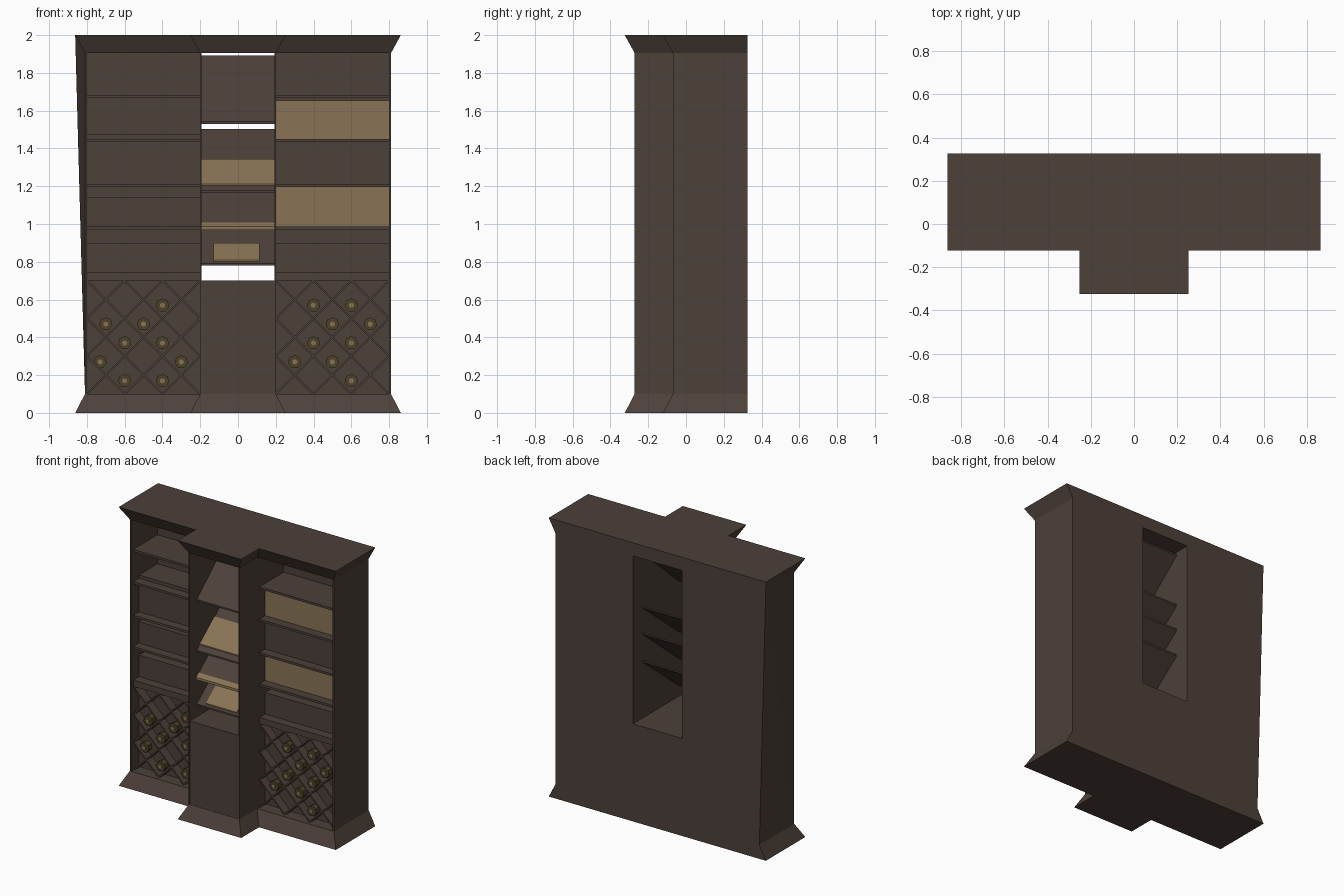
import bpy, bmesh, math
from mathutils import Vector, Matrix

cube = bpy.data.objects.get("Cube")
if cube:
    bpy.data.objects.remove(cube, do_unlink=True)


def material(name, rgb):
    m = bpy.data.materials.new(name)
    m.use_nodes = True
    m.diffuse_color = (*rgb, 1)
    bsdf = next(n for n in m.node_tree.nodes if n.type == 'BSDF_PRINCIPLED')
    bsdf.inputs["Base Color"].default_value = (*rgb, 1)
    bsdf.inputs["Roughness"].default_value = 0.9
    return m


WOOD = material("dark_wood", (0.075, 0.052, 0.042))
TAN = material("tan_board", (0.25, 0.175, 0.09))
OLIVE = material("olive_glass", (0.075, 0.055, 0.022))


def finish(name, bm, mat):
    bmesh.ops.recalc_face_normals(bm, faces=bm.faces)
    me = bpy.data.meshes.new(name)
    bm.to_mesh(me)
    bm.free()
    me.materials.append(mat)
    ob = bpy.data.objects.new(name, me)
    bpy.context.collection.objects.link(ob)
    return ob


def box(name, x, y, z, mat=WOOD):
    """Axis-aligned box from (min, max) pairs."""
    bm = bmesh.new()
    bmesh.ops.create_cube(bm, size=1)
    for v in bm.verts:
        v.co = [r[0] if c < 0 else r[1] for c, r in zip(v.co, (x, y, z))]
    return finish(name, bm, mat)


def prism(name, outline, x, mat=WOOD):
    """Extrude a (y, z) outline along x."""
    bm = bmesh.new()
    face = bm.faces.new([bm.verts.new((x[0], y, z)) for y, z in outline])
    out = bmesh.ops.extrude_face_region(bm, geom=[face])
    moved = [g for g in out["geom"] if isinstance(g, bmesh.types.BMVert)]
    bmesh.ops.translate(bm, verts=moved, vec=(x[1] - x[0], 0, 0))
    return finish(name, bm, mat)


BACK = 0.325


def plan(grow):
    """T-shaped plan outline, grown on all sides except the back."""
    w, c, f, p = 0.81 + grow, 0.2 + grow, -0.07 - grow, -0.272 - grow
    half = [(c, p), (c, f), (w, f), (w, BACK)]
    return half + [(-x, y) for x, y in reversed(half)]


def moulding(name, z_wall, z_flare):
    bm = bmesh.new()
    rings = [[bm.verts.new((x, y, z)) for x, y in plan(g)]
             for g, z in ((0, z_wall), (0.052, z_flare))]
    for ring in rings:
        bm.faces.new(ring)
    n = len(rings[0])
    for i in range(n):
        j = (i + 1) % n
        bm.faces.new((rings[0][i], rings[0][j], rings[1][j], rings[1][i]))
    return finish(name, bm, WOOD)


# Crown and plinth
moulding("crown", 1.905, 2.0)
moulding("plinth", 0.1, 0.0)

# Carcass
WALL = (0.1, 1.905)
for side, s in (("left", 1), ("right", -1)):
    span = lambda a, b: tuple(sorted((s * a, s * b)))
    box(side + "_outer_side", span(0.8, 0.81), (-0.07, BACK), WALL)
    box(side + "_column_side", span(0.194, 0.202), (-0.272, BACK), WALL)
    box(side + "_back", span(0.2, 0.805), (0.23, BACK), WALL)
box("column_cupboard", (-0.195, 0.195), (-0.27, BACK), (0.1, 0.7))

# Tapered skin on the right side
bm = bmesh.new()
for co in ((-0.862, BACK, 2), (-0.81, BACK, 0.1), (-0.81, -0.07, 0.1),
           (-0.81, -0.07, 1.905), (-0.81, BACK, 1.905)):
    bm.verts.new(co)
bmesh.ops.convex_hull(bm, input=bm.verts)
finish("right_tapered_side", bm, WOOD)

# Sloping display shelves in the open column
LOW_Y, HIGH_Y, THICK = -0.19, 0.215, 0.012


def sloped(name, x, low, high, t0, t1, base, thick, mat):
    pts = []
    for t, lift in ((t0, base), (t1, base), (t1, base + thick), (t0, base + thick)):
        pts.append((LOW_Y + t * (HIGH_Y - LOW_Y), low + t * (high - low) + lift))
    prism(name, pts, x, mat)


INNER = (-0.194, 0.194)
for i, (low, high) in enumerate(((1.53, 1.88), (1.165, 1.49), (0.975, 1.30), (0.78, 1.10))):
    sloped(f"sloped_shelf_{i + 1}", INNER, low, high, 0, 1, 0, THICK, WOOD)
    if i == 1:
        sloped("display_board", INNER, low, high, 0.08, 0.49, THICK, 0.008, TAN)
    if i == 2:
        sloped("shelf_lip", INNER, low, high, -0.02, 0.05, 0, 0.018, TAN)
    if i == 3:
        sloped("display_card", (-0.13, 0.115), low, high, 0.03, 0.31, THICK, 0.008, TAN)

# Shelves and box fronts in the side bays: (bottom, top, colour)
CONTENTS = {
    1: ((1.45, 1.655, TAN), (1.21, 1.435, WOOD), (0.985, 1.195, TAN), (0.745, 0.9, WOOD)),
    -1: ((1.45, 1.475, WOOD), (1.21, 1.435, WOOD), (0.985, 1.14, WOOD), (0.745, 0.9, WOOD)),
}
for side, s in (("left", 1), ("right", -1)):
    bay = tuple(sorted((s * 0.2, s * 0.8)))
    for i, z in enumerate((1.675, 1.443, 1.203, 0.978)):
        box(f"{side}_shelf_{i + 1}", bay, (-0.045, 0.235), (z - 0.008, z + 0.008))
    box(side + "_counter", bay, (-0.045, 0.235), (0.7, 0.745))
    for i, (z0, z1, mat) in enumerate(CONTENTS[s]):
        box(f"{side}_box_{i + 1}", bay, (0.02, 0.235), (z0, z1), mat)


# Diamond bottle racks
def rack(name, x0):
    bm = bmesh.new()
    x1, z0, z1 = x0 + 0.6, 0.1, 0.7
    for d in (1, -1):
        for k in range(-2, 4):
            # clip each diagonal against the bay rectangle
            c = k * 0.2
            if d > 0:
                a, b = max(0, c), min(0.6, 0.6 + c)
                p, q = (a, a - c), (b, b - c)
            else:
                a, b = max(0, c), min(0.6, 0.6 + c)
                p, q = (a, 0.6 + c - a), (b, 0.6 + c - b)
            length = math.dist(p, q)
            if length < 0.05:
                continue
            mid = Vector((x0 + (p[0] + q[0]) / 2, -0.01, z0 + (p[1] + q[1]) / 2))
            m = (Matrix.Translation(mid) @ Matrix.Rotation(-d * math.pi / 4, 4, 'Y')
                 @ Matrix.Diagonal((length, 0.07, 0.01, 1)))
            bmesh.ops.create_cube(bm, size=1, matrix=m)
    finish(name + "_lattice", bm, WOOD)
    box(name + "_backing", (x0, x1), (0.02, 0.235), (z0, z1))


def bottle(name, x, z):
    for part, r, y0, mat, turn in (("body", 0.036, -0.02, OLIVE, 0),
                                   ("cork", 0.014, -0.026, TAN, 0.3)):
        bm = bmesh.new()
        m = (Matrix.Translation((x, (y0 + 0.03) / 2, z))
             @ Matrix.Rotation(math.pi / 2, 4, 'X') @ Matrix.Rotation(turn, 4, 'Z'))
        bmesh.ops.create_cone(bm, cap_ends=True, segments=7, radius1=r,
                              radius2=r, depth=0.03 - y0, matrix=m)
        finish(f"{name}_{part}", bm, mat)


rack("left_rack", 0.2)
rack("right_rack", -0.8)

# Bottle columns per row, in tenths across the bays
ROWS = {0.57: (4, 6, -4), 0.47: (5, 7, -7, -5), 0.37: (4, 6, -6, -4),
        0.27: (3, 5, -7.3, -3), 0.17: (6, -6, -4)}
for z, cols in ROWS.items():
    for c in cols:
        bottle(f"bottle_{round(z * 100)}_{'left' if c > 0 else 'right'}_{abs(c)}", c / 10, z)
